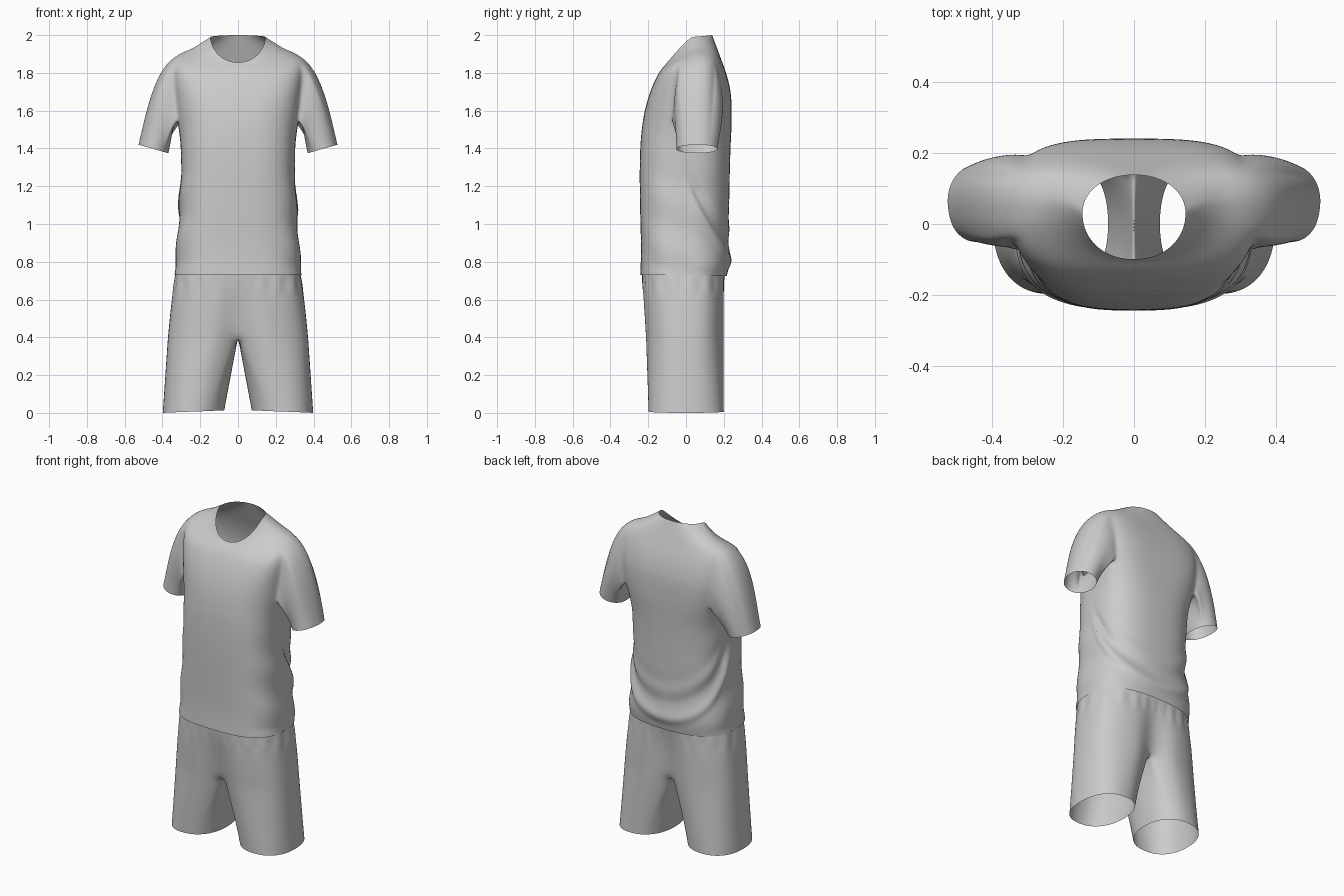
import bpy, bmesh, math
from mathutils import Vector

cube = bpy.data.objects.get("Cube")
if cube:
    bpy.data.objects.remove(cube, do_unlink=True)

cloth = bpy.data.materials.new("light_grey_cloth")
cloth.use_nodes = True
GREY = (0.6, 0.6, 0.6, 1)
cloth.diffuse_color = GREY
cloth.node_tree.nodes["Principled BSDF"].inputs["Base Color"].default_value = GREY

N = 40           # points around each garment ring
HALF = N // 2


def spow(v, n):
    return math.copysign(abs(v) ** (2 / n), v)


def smooth_rows(keys, sub):
    """Catmull-Rom interpolation of rows of parameters."""
    out = []
    last = len(keys) - 1
    for i in range(last):
        a, b, c, d = (keys[min(max(k, 0), last)] for k in (i - 1, i, i + 1, i + 2))
        for s in range(sub):
            t = s / sub
            out.append([q + t / 2 * (r - p + t * (2 * p - 5 * q + 4 * r - e + t * (3 * (q - r) + e - p)))
                        for p, q, r, e in zip(a, b, c, d)])
    return out + [list(keys[-1])]


def ring_point(row, j):
    """Ring point from side/front/back heights, half width, front/back depth, centre, front/back roundness."""
    zs, zf, zb, w, yf, yb, yc, nf, nb = row
    ang = math.tau * j / N
    c, s = math.cos(ang), math.sin(ang)
    depth, zend, n = (yb - yc, zb, nb) if s > 0 else (yc - yf, zf, nf)
    return Vector((w * spow(c, n), yc + depth * spow(s, n), zs + (zend - zs) * abs(s) ** 1.1))


def bridge(bm, a, b):
    for i in range(len(a)):
        k = (i + 1) % len(a)
        bm.faces.new((a[i], a[k], b[k], b[i]))


def finish(bm, name, fold):
    """Make the object, smooth it and push its surface in and out for folds."""
    bmesh.ops.recalc_face_normals(bm, faces=bm.faces[:])
    me = bpy.data.meshes.new(name)
    bm.to_mesh(me)
    bm.free()
    ob = bpy.data.objects.new(name, me)
    bpy.context.collection.objects.link(ob)
    me.materials.append(cloth)
    sub = ob.modifiers.new("smooth", 'SUBSURF')
    sub.levels = sub.render_levels = 2
    bpy.context.view_layer.objects.active = ob
    ob.select_set(True)
    bpy.ops.object.modifier_apply(modifier=sub.name)
    for v in ob.data.vertices:
        out = Vector((v.co.x, v.co.y, 0))
        if out.length > 0.01:
            v.co += out.normalized() * fold(v.co)
    for p in ob.data.polygons:
        p.use_smooth = True
    ob.select_set(False)


def bump(v, width):
    return math.exp(-(v / width) ** 2)


# Shirt body: hem to neckline
body = [
    (.73, .73, .725, .337, -.243, .217, 0, 2.9, 2.6),
    (.80, .80, .80, .332, -.240, .230, 0, 2.9, 2.6),
    (.90, .90, .90, .325, -.239, .228, 0, 2.9, 2.5),
    (1.05, 1.05, 1.05, .313, -.243, .228, 0, 2.9, 2.5),
    (1.25, 1.25, 1.25, .303, -.246, .232, 0, 2.9, 2.6),
    (1.40, 1.40, 1.40, .303, -.243, .236, .01, 2.9, 2.8),
    (1.50, 1.50, 1.50, .314, -.235, .241, .03, 2.8, 3.1),
    (1.60, 1.58, 1.60, .330, -.223, .242, .05, 2.8, 3.4),
    (1.70, 1.65, 1.70, .340, -.206, .237, .06, 2.9, 3.5),
    (1.80, 1.72, 1.80, .350, -.182, .213, .06, 2.9, 3.4),
    (1.885, 1.78, 1.87, .338, -.155, .187, .06, 2.8, 3),
    (1.925, 1.82, 1.93, .250, -.130, .165, .06, 2.4, 2.6),
    (1.965, 1.84, 1.97, .185, -.112, .150, .05, 2.2, 2.3),
    (1.99, 1.855, 2.0, .146, -.100, .139, .03, 2.1, 2.1),
]
rows = smooth_rows(body, 2)
bm = bmesh.new()
grid = [[bm.verts.new(ring_point(r, j)) for j in range(N)] for r in rows]

# Armhole limits in ring points and rows
J0, J1 = -2, 4
R0, R1 = 13, 20
armhole = {j % N for j in range(J0, J1)} | {(HALF - 1 - j) % N for j in range(J0, J1)}
for r in range(len(rows) - 1):
    for j in range(N):
        if R0 <= r < R1 and j in armhole:
            continue
        k = (j + 1) % N
        bm.faces.new((grid[r][j], grid[r][k], grid[r + 1][k], grid[r + 1][j]))

# Sleeves: swept from each armhole to an elliptical cuff
edge = [(R0, j) for j in range(J0, J1 + 1)] + [(r, J1) for r in range(R0 + 1, R1 + 1)]
edge += [(R1, j) for j in range(J1 - 1, J0 - 1, -1)] + [(r, J0) for r in range(R1 - 1, R0, -1)]
STEPS = 7
for side in (1, -1):
    loop = [grid[r][(j if side > 0 else HALF - j) % N] for r, j in edge]
    starts = [v.co.copy() for v in loop]
    for step in range(1, STEPS + 1):
        t = step / STEPS
        ring = []
        for p in starts:
            phi = math.atan2((p.y - .06) / .12, (p.z - 1.71) / .16)
            c, s = math.cos(phi), math.sin(phi)
            top = (1 + c) / 2
            p0 = Vector((abs(p.x), p.y, p.z))
            p1 = Vector((.447 + .081 * c, .058 + .11 * s, 1.397 + .023 * c))
            t0 = Vector((.09, 0, -.10)).lerp(Vector((.34, 0, -.2)), top)
            t0.y = .05 * s
            t1 = Vector((.05, 0, -.15)).lerp(Vector((.1, 0, -.4)), top)
            t1.y = -.05 * max(s, 0)
            q = (p0 * (2 * t**3 - 3 * t**2 + 1) + t0 * (t**3 - 2 * t**2 + t)
                 + p1 * (3 * t**2 - 2 * t**3) + t1 * (t**3 - t**2))
            ring.append(bm.verts.new((side * q.x, q.y, q.z)))
        bridge(bm, loop, ring)
        loop = ring


def shirt_fold(co):
    x, y, z = co
    if z > 1.42 or abs(x) > .36:
        return 0
    fade = min(1, (1.42 - z) / .25) * min(1, max(0, (z - .73) / .05))
    # Sagging cloth curving round the lower back
    u = math.atan2(abs(x) / .33, y / .23)
    t = z - (.80 + .17 * u * u)
    back = min(1, max(0, (1.7 - u) / .4))
    d = .012 * bump(t, .035) - .014 * min(1, u) * bump(t - .08, .06)
    d += .003 * math.sin(45 * t + 3 * x) * bump(t - .12, .14)
    # Soft creases down the sides
    d2 = .004 * math.sin(24 * z + 9 * y + 2 * x) * bump(abs(x) - .31, .07)
    return fade * (back * d + d2)


finish(bm, "shirt", shirt_fold)

# Shorts: waist to crotch, with a centre groove that is longer at the back
hips = [
    (.75, .75, .75, .329, -.235, .208, 0, 2.8, 2.6),
    (.66, .66, .66, .343, -.233, .206, 0, 2.8, 2.7),
    (.55, .55, .55, .357, -.229, .206, 0, 2.8, 2.8),
    (.40, .40, .40, .372, -.220, .206, 0, 2.8, 2.8),
]
rows = smooth_rows(hips, 2)
bm = bmesh.new()
grid = []
for i, row in enumerate(rows):
    down = i / (len(rows) - 1)
    ring = []
    for j in range(N):
        p = ring_point(row, j)
        p.y *= 1 - .3 * down ** (.9 if p.y > 0 else 1.6) * bump(p.x, .065)
        ring.append(bm.verts.new(p))
    if grid:
        bridge(bm, grid[-1], ring)
    grid.append(ring)

# Crotch seam shared by both legs, running back to front
ring = grid[-1]
front, back = ring[3 * N // 4], ring[N // 4]
M = 7
seam = [bm.verts.new(back.co.lerp(front.co, k / (M + 1))) for k in range(1, M + 1)]

# Legs: each half ring plus the seam, tapering to a round hem
for side in (1, -1):
    outer = [ring[(j if side > 0 else HALF - j) % N] for j in range(-N // 4, N // 4 + 1)]
    loop = outer + seam
    starts = [v.co.copy() for v in loop]
    spread = math.radians(112)
    angles = [spread * (2 * k / HALF - 1) for k in range(HALF + 1)]
    angles += [spread + (math.tau - 2 * spread) * k / (M + 1) for k in range(1, M + 1)]
    STEPS = 7
    for step in range(1, STEPS + 1):
        t = step / STEPS
        new = []
        for p, a in zip(starts, angles):
            hem = Vector((side * (.235 + .164 * spow(math.cos(a), 2.3)),
                          .001 + .2 * spow(math.sin(a), 2.3), .007 - .007 * math.cos(a)))
            new.append(bm.verts.new(p.lerp(hem, t)))
        bridge(bm, loop, new)
        loop = new


def waist_gather(co):
    ang = math.atan2(co.y, co.x)
    return .003 * math.sin(22 * ang) * bump(co.z - .68, .05)


finish(bm, "shorts", waist_gather)
